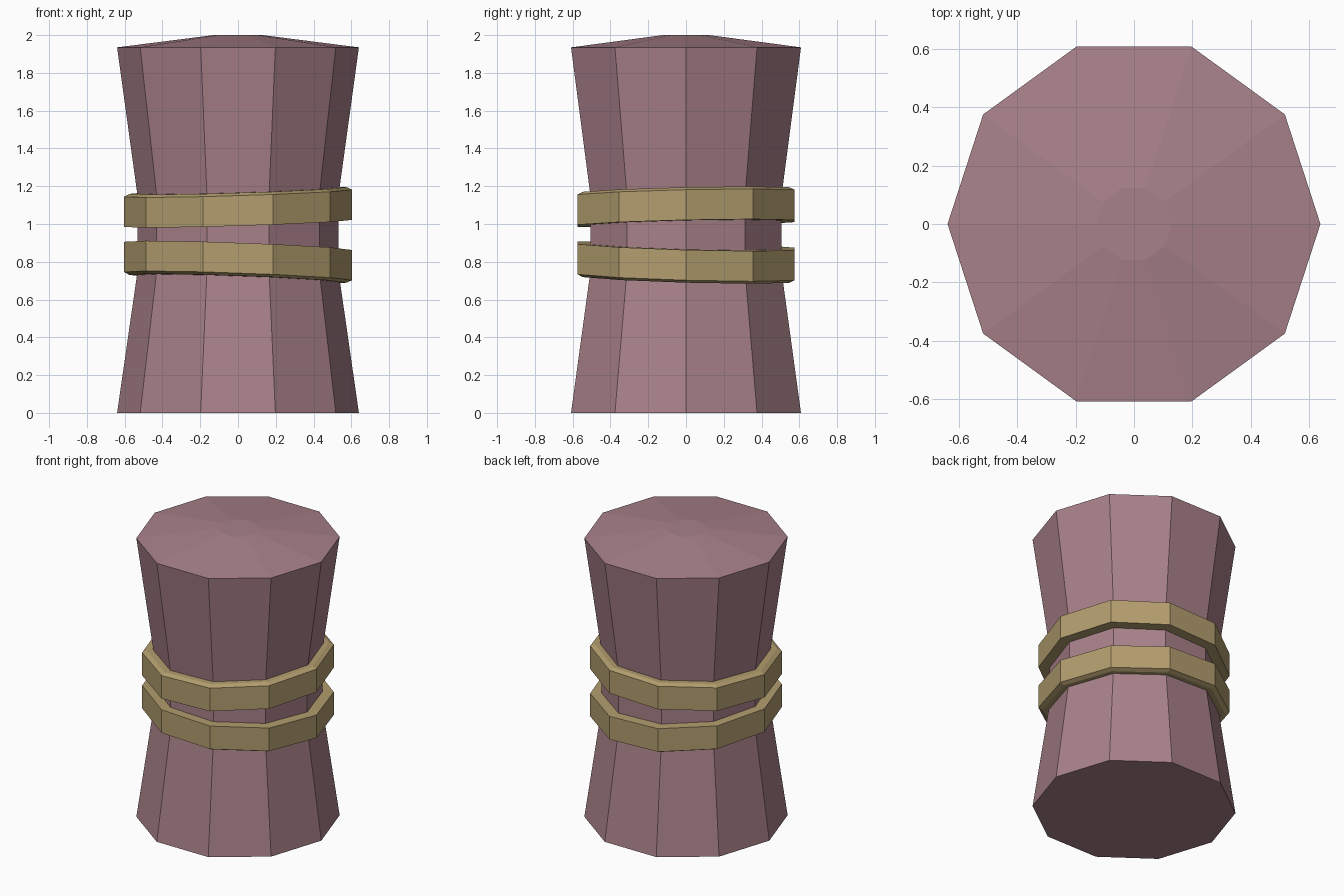
import bpy, bmesh, math
from mathutils import Matrix

if "Cube" in bpy.data.objects:
    bpy.data.objects.remove(bpy.data.objects["Cube"])

SIDES = 10


def material(name, rgb):
    m = bpy.data.materials.new(name)
    m.diffuse_color = (*rgb, 1.0)
    m.use_nodes = True
    m.node_tree.nodes["Principled BSDF"].inputs["Base Color"].default_value = m.diffuse_color
    return m


def lathe(name, profile, mat, closed=False, shear=(0, 0), z=0.0):
    """Sweep a (radius, height) profile round a decagon; shear tilts it in x and y."""
    bm = bmesh.new()
    rings = []
    for r, h in profile:
        ring = []
        for i in range(SIDES):
            a = math.tau * i / SIDES
            x, y = r * math.cos(a), r * math.sin(a)
            ring.append(bm.verts.new((x, y, z + h + shear[0] * x + shear[1] * y)))
        rings.append(ring)
    pairs = list(zip(rings, rings[1:]))
    if closed:
        pairs.append((rings[-1], rings[0]))
    else:
        bm.faces.new(rings[0][::-1])
        bm.faces.new(rings[-1])
    for lo, hi in pairs:
        for i in range(SIDES):
            j = (i + 1) % SIDES
            bm.faces.new((lo[i], lo[j], hi[j], hi[i]))
    bmesh.ops.recalc_face_normals(bm, faces=bm.faces)
    me = bpy.data.meshes.new(name)
    bm.to_mesh(me)
    bm.free()
    me.materials.append(mat)
    ob = bpy.data.objects.new(name, me)
    bpy.context.collection.objects.link(ob)
    return ob


pink = material("dusty pink", (0.392, 0.220, 0.251))
gold = material("dull gold", (0.445, 0.337, 0.156))

# Pinched bundle body with a slightly domed top
lathe("body", [(0.64, 0), (0.532, 0.75), (0.532, 1.15), (0.64, 1.935), (0.13, 2.0)], pink)

# Two tilted bands, mirrored, with a small lip on the side away from the waist
band = [(0.51, -0.083), (0.603, -0.083), (0.603, 0.077), (0.575, 0.091), (0.51, 0.091)]
lathe("upper_band", band, gold, True, (0.031, 0.022), 1.086)
lathe("lower_band", [(r, -h) for r, h in band], gold, True, (-0.036, -0.028), 0.801)
